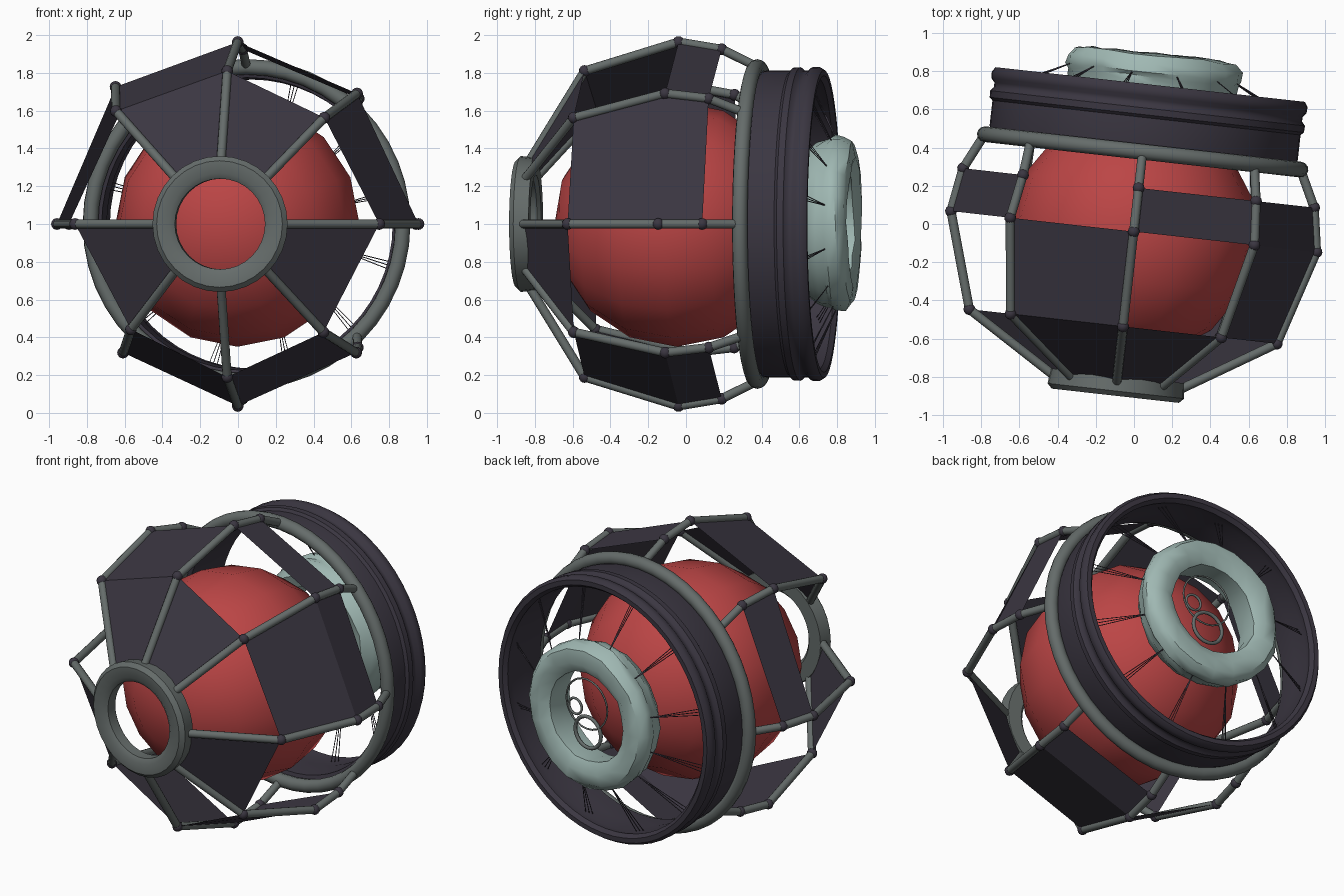
import bpy, bmesh, math, random
from mathutils import Matrix, Vector

if "Cube" in bpy.data.objects:
    bpy.data.objects.remove(bpy.data.objects["Cube"])

random.seed(4)
# Model axis runs front to back, turned slightly about z
FRAME = Matrix.Translation((0.003, 0, 1)) @ Matrix.Rotation(math.radians(-6.4), 4, 'Z')


def material(name, rgb):
    m = bpy.data.materials.new(name)
    m.diffuse_color = (*rgb, 1)
    m.use_nodes = True
    m.node_tree.nodes["Principled BSDF"].inputs["Base Color"].default_value = m.diffuse_color
    return m


DARK = material("dark_violet", (0.043, 0.037, 0.053))
GREY = material("grey_metal", (0.13, 0.15, 0.145))
RED = material("red", (0.50, 0.06, 0.06))
PALE = material("pale_green", (0.35, 0.48, 0.45))


def P(deg, r, t):
    """Point at an angle around the axis, radius r, distance t along the axis."""
    a = math.radians(deg)
    return Vector((r * math.cos(a), t, r * math.sin(a)))


def finish(name, bm, mat, smooth=42):
    bmesh.ops.recalc_face_normals(bm, faces=bm.faces)
    me = bpy.data.meshes.new(name)
    bm.to_mesh(me)
    bm.free()
    ob = bpy.data.objects.new(name, me)
    ob.matrix_world = FRAME
    me.materials.append(mat)
    bpy.context.collection.objects.link(ob)
    if smooth:
        bpy.ops.object.select_all(action='DESELECT')
        ob.select_set(True)
        bpy.context.view_layer.objects.active = ob
        bpy.ops.object.shade_smooth_by_angle(angle=math.radians(smooth))
    return ob


def add_ring(bm, profile, n, centre=(0, 0), jitter=0):
    """Revolve a closed (radius, t) profile about the axis."""
    rows = []
    for i in range(n):
        row = []
        for r, t in profile:
            p = P(360 * i / n, r + random.uniform(-jitter, jitter), t + random.uniform(-jitter, jitter))
            row.append(bm.verts.new(p + Vector((centre[0], 0, centre[1]))))
        rows.append(row)
    m = len(profile)
    for i in range(n):
        a, b = rows[i], rows[(i + 1) % n]
        for j in range(m):
            bm.faces.new((a[j], a[(j + 1) % m], b[(j + 1) % m], b[j]))


def circle(R, t, r, n=12):
    return [(R + r * math.cos(2 * math.pi * k / n), t + r * math.sin(2 * math.pi * k / n)) for k in range(n)]


def ring(name, profile, n, mat, **kw):
    bm = bmesh.new()
    add_ring(bm, profile, n, **kw)
    return finish(name, bm, mat)


def add_tube(bm, a, b, r, n=12):
    d = b - a
    mat = Matrix.Translation((a + b) / 2) @ d.to_track_quat('Z', 'Y').to_matrix().to_4x4()
    bmesh.ops.create_cone(bm, cap_ends=True, segments=n, radius1=r, radius2=r, depth=d.length, matrix=mat)


# Red core
bm = bmesh.new()
bmesh.ops.create_uvsphere(bm, u_segments=16, v_segments=8, radius=0.65,
                          matrix=Matrix.Translation((0, -0.05, 0)) @ Matrix.Rotation(math.pi / 2, 4, 'X'))
finish("core_sphere", bm, RED, 60)

# Front port ring and rear frame hoop
ring("front_ring", [(0.24, -0.885), (0.27, -0.905), (0.335, -0.905), (0.36, -0.88),
                    (0.35, -0.80), (0.26, -0.80), (0.24, -0.82)], 32, GREY)
ring("frame_hoop", circle(0.832, 0.38, 0.041), 48, GREY)

# Eight ribs with ball joints; the diagonal ribs are slightly bent (x, z shifts per joint)
STATIONS = [(0.30, -0.855), (0.81, -0.54), (0.963, -0.04), (0.925, 0.19), (0.832, 0.38)]
SHIFT = {1: ((-0.055, -0.01), (-0.045, 0.01), (-0.035, 0.01)),
         3: ((-0.02, 0.025), (0.03, 0.045), (0.045, 0.03)),
         5: ((0.06, 0.015), (0.07, 0), (0.06, 0)),
         7: ((-0.06, 0), (-0.05, 0), (-0.04, 0))}


def joint(k, i):
    p = P(45 * k, *STATIONS[i])
    if k % 8 in SHIFT and 1 <= i <= 3:
        dx, dz = SHIFT[k % 8][i - 1]
        p += Vector((dx, 0, dz))
    return p


ribs, joints = bmesh.new(), bmesh.new()
for k in range(8):
    pts = [joint(k, i) for i in range(5)]
    for a, b in zip(pts, pts[1:]):
        add_tube(ribs, a, b, 0.024)
    for p in pts[1:4]:
        bmesh.ops.create_uvsphere(joints, u_segments=12, v_segments=8, radius=0.031, matrix=Matrix.Translation(p))
finish("frame_ribs", ribs, GREY)
finish("frame_joints", joints, DARK)

# Shell panels: sectors filled in each band, counted from +x upward
BANDS = [("front", 0, (1, 2, 4, 7)), ("middle", 1, (0, 2, 5, 6)), ("rear", 2, (0, 1, 3, 6))]
for name, i, sectors in BANDS:
    bm = bmesh.new()
    for s in sectors:
        corners = (joint(s, i), joint(s + 1, i), joint(s + 1, i + 1), joint(s, i + 1))
        bm.faces.new([bm.verts.new(p) for p in corners])
    finish(name + "_panels", bm, DARK, 0)

# Rear drum with rounded ridges
ring("rear_drum", [(0.775, 0.41), (0.805, 0.40), (0.812, 0.43), (0.812, 0.56), (0.828, 0.575), (0.83, 0.61),
                   (0.812, 0.63), (0.812, 0.655), (0.83, 0.675), (0.832, 0.71), (0.815, 0.735),
                   (0.785, 0.735), (0.765, 0.71), (0.775, 0.66), (0.765, 0.56)], 56, DARK)

# Uneven pale collar hung inside the drum
ring("rear_collar", [(0.31, 0.67), (0.38, 0.645), (0.425, 0.70), (0.445, 0.74), (0.445, 0.775), (0.465, 0.80),
                     (0.46, 0.845), (0.43, 0.89), (0.35, 0.90), (0.285, 0.865), (0.29, 0.77)],
     20, PALE, jitter=0.007, centre=(0.012, 0.005))

# Thin strings tying the collar to the drum
bm = bmesh.new()
for k in range(12):
    a = 30 * k + 13 + random.uniform(-3, 3)
    for da in (-1.5, 0, 1.5):
        add_tube(bm, P(a, 0.44, 0.80), P(a + da, 0.77, 0.64 + 0.006 * da), 0.0025, 4)
finish("collar_strings", bm, DARK, 0)

# Small loops hanging in the collar opening
bm = bmesh.new()
for R, x, z, r in ((0.10, 0.03, -0.11, 0.012), (0.05, 0.13, 0.03, 0.008), (0.16, 0.04, 0.07, 0.006)):
    add_ring(bm, circle(R, 0.83, r, 6), 24, centre=(x, z))
finish("hanging_loops", bm, GREY, 70)
